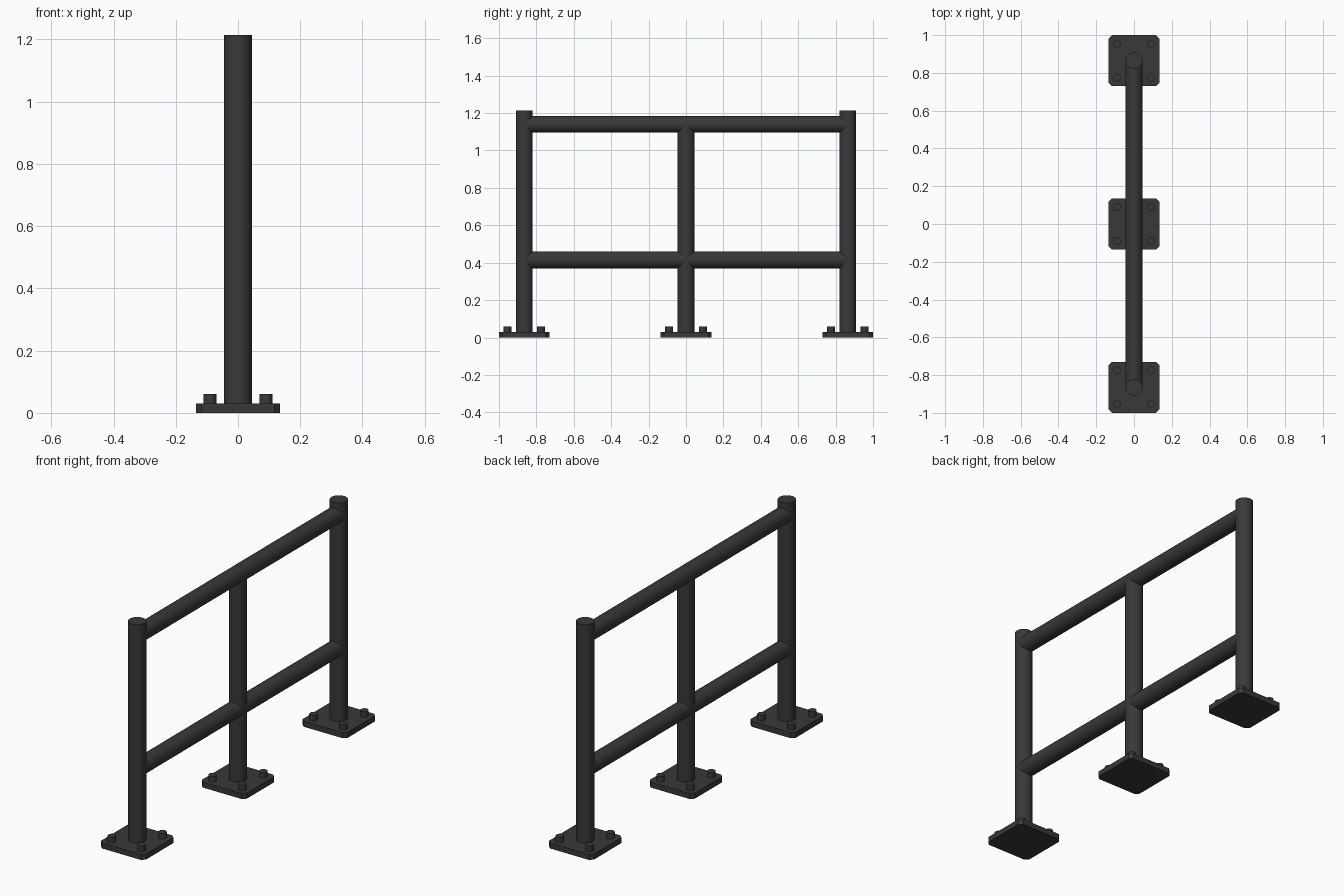
import bpy, bmesh, math
from mathutils import Matrix, Vector

if "Cube" in bpy.data.objects:
    bpy.data.objects.remove(bpy.data.objects["Cube"])

PIPE_R = 0.045
POST_Y = 0.865
PLATE_T = 0.03

metal = bpy.data.materials.new("dark_metal")
metal.diffuse_color = (0.04, 0.04, 0.04, 1)
metal.use_nodes = True
metal.node_tree.nodes["Principled BSDF"].inputs["Base Color"].default_value = metal.diffuse_color


def finish(name, bm, smooth=True):
    mesh = bpy.data.meshes.new(name)
    bm.to_mesh(mesh)
    bm.free()
    mesh.materials.append(metal)
    obj = bpy.data.objects.new(name, mesh)
    bpy.context.collection.objects.link(obj)
    if smooth:
        bpy.ops.object.select_all(action='DESELECT')
        obj.select_set(True)
        bpy.context.view_layer.objects.active = obj
        bpy.ops.object.shade_smooth_by_angle(angle=math.radians(35))
    return obj


def cylinder(name, start, end, radius, sides=32):
    a, b = Vector(start), Vector(end)
    axis = b - a
    rot = Vector((0, 0, 1)).rotation_difference(axis).to_matrix().to_4x4()
    bm = bmesh.new()
    bmesh.ops.create_cone(bm, cap_ends=True, segments=sides, radius1=radius,
                          radius2=radius, depth=axis.length,
                          matrix=Matrix.Translation((a + b) / 2) @ rot)
    return finish(name, bm)


def base_plate(name, y, size=0.27, cut=0.018):
    bm = bmesh.new()
    bmesh.ops.create_cube(bm, size=1, matrix=Matrix.Translation((0, y, PLATE_T / 2))
                          @ Matrix.Diagonal((size, size, PLATE_T, 1)))
    corners = [e for e in bm.edges
               if abs(e.verts[0].co.z - e.verts[1].co.z) > PLATE_T / 2]
    bmesh.ops.bevel(bm, geom=corners, offset=cut, segments=1, affect='EDGES')
    return finish(name, bm, smooth=False)


# Posts, each with a bolted base plate; the middle one stops inside the handrail
for label, y, top in (("front", -POST_Y, 1.215), ("middle", 0, 1.14), ("back", POST_Y, 1.215)):
    cylinder(f"{label}_post", (0, y, PLATE_T), (0, y, top), PIPE_R)
    base_plate(f"{label}_base_plate", y)
    for i, (sx, sy) in enumerate(((-1, -1), (1, -1), (1, 1), (-1, 1)), 1):
        bx, by = sx * 0.09, y + sy * 0.09
        cylinder(f"{label}_bolt_{i}", (bx, by, PLATE_T), (bx, by, 0.06), 0.021, 16)

# Horizontal rails
for name, z in (("top_rail", 1.14), ("lower_rail", 0.415)):
    cylinder(name, (0, -POST_Y, z), (0, POST_Y, z), PIPE_R)
